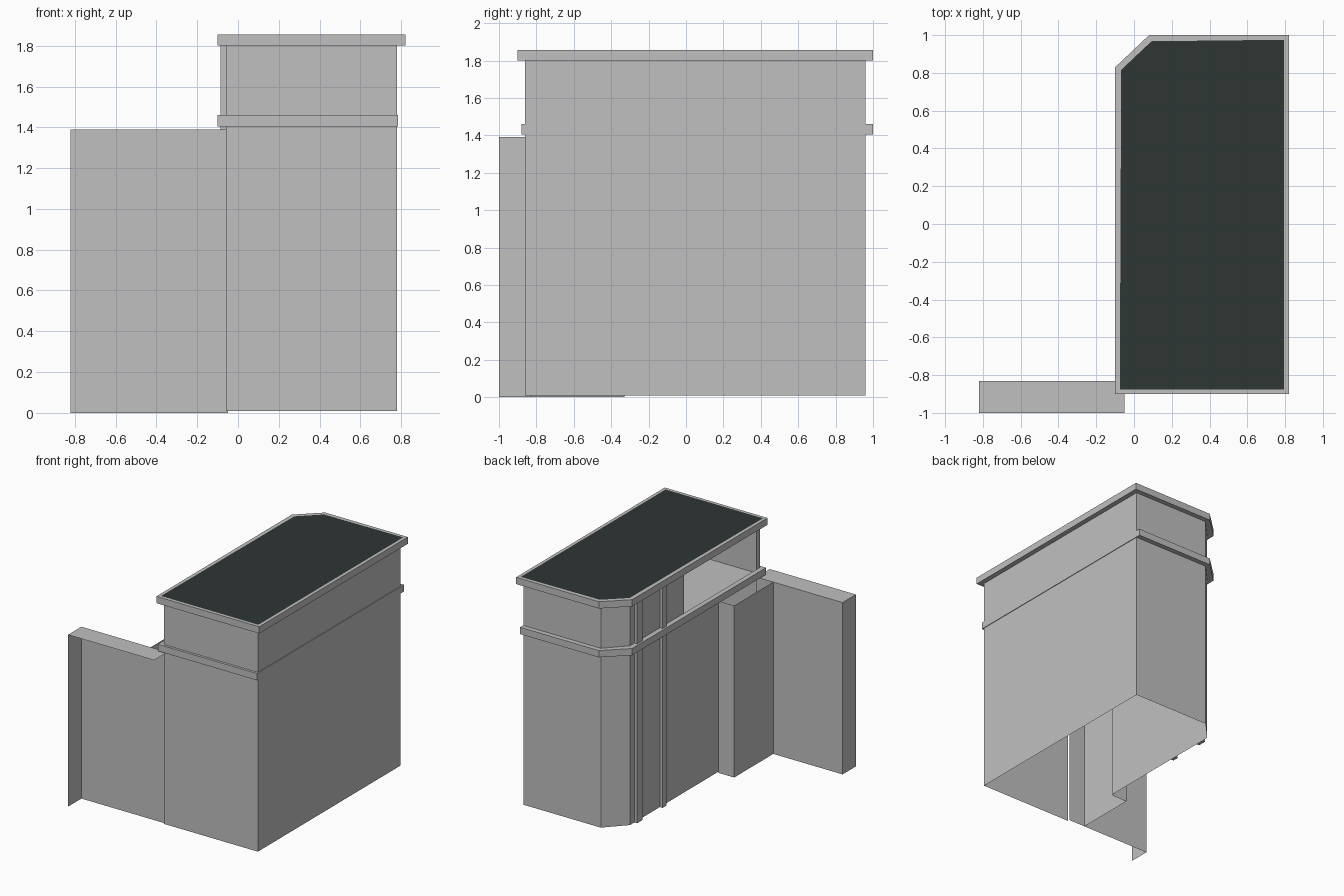
import bpy, bmesh

cube = bpy.data.objects.get("Cube")
if cube:
    bpy.data.objects.remove(cube, do_unlink=True)


def material(name, rgb):
    mat = bpy.data.materials.new(name)
    mat.use_nodes = True
    mat.diffuse_color = (*rgb, 1)
    mat.node_tree.nodes["Principled BSDF"].inputs["Base Color"].default_value = (*rgb, 1)
    return mat


GREY = material("plain grey", (0.53, 0.53, 0.53))
DARK = material("dark roof green", (0.026, 0.037, 0.034))


def finish(name, bm, mats=(GREY,)):
    mesh = bpy.data.meshes.new(name)
    bm.to_mesh(mesh)
    bm.free()
    for m in mats:
        mesh.materials.append(m)
    obj = bpy.data.objects.new(name, mesh)
    bpy.context.collection.objects.link(obj)
    return obj


def shell(name, path, z0, z1):
    """Thin upright wall following an open path (outside on the left)."""
    bm = bmesh.new()
    low = [bm.verts.new((x, y, z0)) for x, y in path]
    top = [bm.verts.new((x, y, z1)) for x, y in path]
    for i in range(len(path) - 1):
        bm.faces.new((low[i + 1], low[i], top[i], top[i + 1]))
    return finish(name, bm)


def prism(outline, z0, z1):
    bm = bmesh.new()
    base = bm.faces.new([bm.verts.new((x, y, z0)) for x, y in outline])
    new = bmesh.ops.extrude_face_region(bm, geom=[base])["geom"]
    bmesh.ops.translate(bm, vec=(0, 0, z1 - z0),
                        verts=[v for v in new if isinstance(v, bmesh.types.BMVert)])
    bmesh.ops.recalc_face_normals(bm, faces=bm.faces)
    return bm


def box(name, x0, x1, y0, y1, z0, z1):
    return finish(name, prism([(x0, y0), (x1, y0), (x1, y1), (x0, y1)], z0, z1))


def ring(name, outer, inner, z0, z1):
    bm = bmesh.new()
    loops = [[bm.verts.new((x, y, z)) for x, y in line]
             for line, z in ((outer, z0), (outer, z1), (inner, z1), (inner, z0))]
    n = len(outer)
    for k in range(4):
        a, b = loops[k], loops[(k + 1) % 4]
        for i in range(n):
            j = (i + 1) % n
            bm.faces.new((a[i], a[j], b[j], b[i]))
    bmesh.ops.recalc_face_normals(bm, faces=bm.faces)
    return finish(name, bm)


# Plan of the main walls: a box with one cut corner
X0, X1, Y0, Y1 = -0.06, 0.78, -0.86, 0.96
plan = [(X0, 0.80), (0.09, Y1), (X1, Y1), (X1, Y0), (X0, Y0)]

# Lower storey, open into the side bay, and upper storey with a long opening
shell("lower_walls", [(X0, -0.33)] + plan, 0.01, 1.405)
shell("upper_walls", [(X0, 0.11)] + plan + [(X0, -0.81)], 1.405, 1.80)

# Upper floor
bm = bmesh.new()
bm.faces.new([bm.verts.new((x, y, 1.405)) for x, y in reversed(plan)])
finish("upper_floor", bm)

# Band between the storeys
band = [(-0.10, 0.83), (0.08, 1.0), (0.785, 1.0), (0.785, -0.88), (-0.10, -0.88)]
ring("storey_band", band, plan, 1.405, 1.46)

# Cornice with the roof inset in its top
cornice = [(-0.10, 0.83), (0.08, 1.0), (0.82, 1.0), (0.82, -0.90), (-0.10, -0.90)]
bm = prism(cornice, 1.80, 1.855)
roof = max(bm.faces, key=lambda f: f.calc_center_median().z)
bmesh.ops.inset_region(bm, faces=[roof], thickness=0.035)
roof.material_index = 1
finish("cornice_and_roof", bm, (GREY, DARK))

# Pilasters on the side wall
for i, y in enumerate((0.71, 0.395)):
    half = 0.035 - i * 0.01
    box(f"pilaster_{i + 1}", -0.085, X0, y - half, y + half, 0.01, 1.80)

# Side bay
shell("side_bay", [(-0.20, -0.83), (-0.20, -0.33), (X0, -0.33)], 0, 1.39)

# Wing wall, open at the front and below
W0, W1, F, B, H = -0.82, -0.05, -1.0, -0.83, 1.39
shell("wing_wall", [(W0, F), (W0, B), (W1, B)], 0, H)
bm = bmesh.new()
bm.faces.new([bm.verts.new((x, y, H)) for x, y in ((W0, F), (W1, F), (W1, B), (W0, B))])
finish("wing_top", bm)
